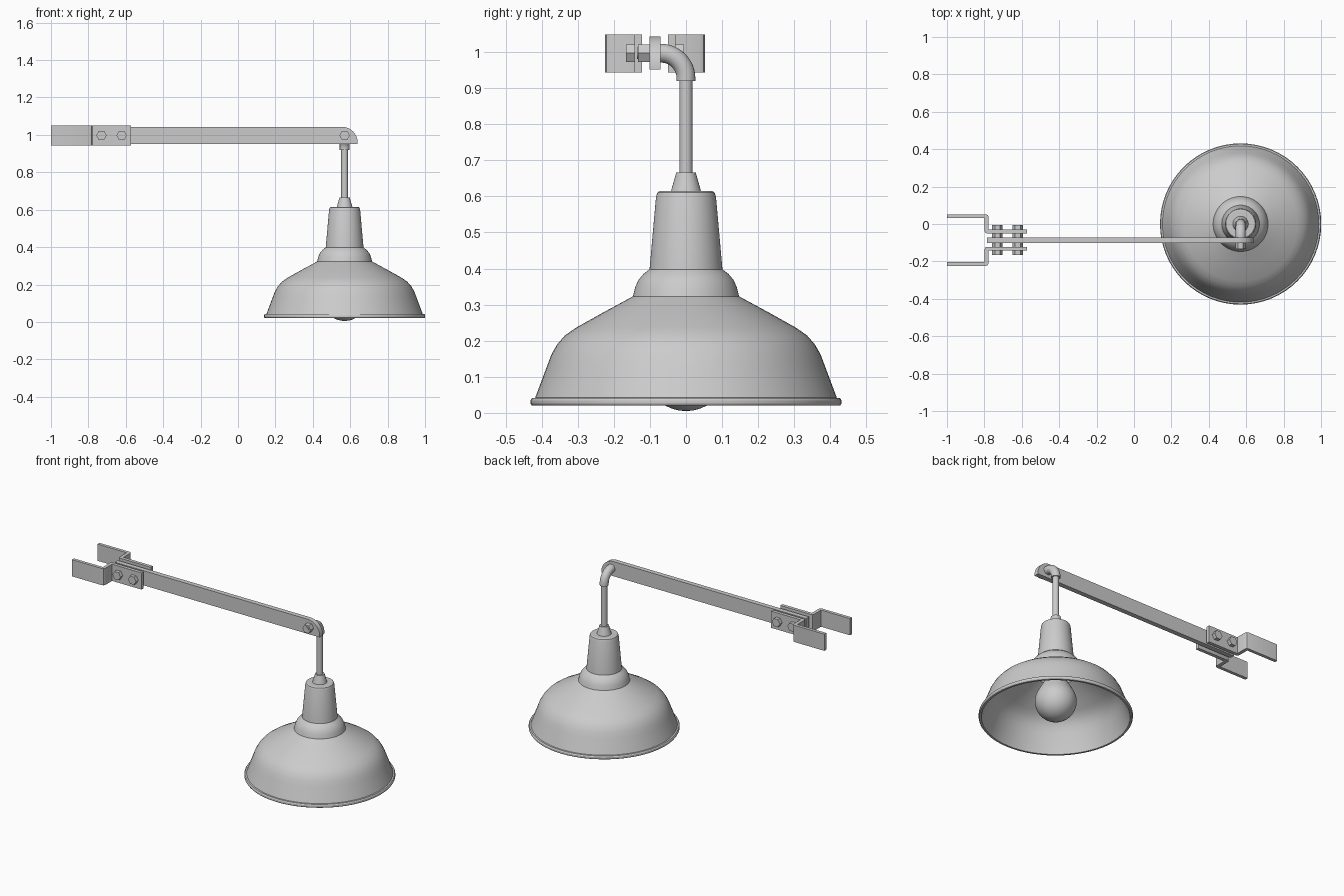
import bpy, bmesh, math
from mathutils import Matrix, Vector

if "Cube" in bpy.data.objects:
    bpy.data.objects.remove(bpy.data.objects["Cube"], do_unlink=True)

metal = bpy.data.materials.new("grey_metal")
metal.use_nodes = True
GREY = (0.6, 0.6, 0.6, 1)
metal.diffuse_color = GREY
metal.node_tree.nodes["Principled BSDF"].inputs["Base Color"].default_value = GREY

LAMP_X, ARM_Y, ARM_Z = 0.57, -0.086, 0.997


def finish(name, bm, angle=30):
    bmesh.ops.remove_doubles(bm, verts=bm.verts, dist=1e-5)
    bmesh.ops.recalc_face_normals(bm, faces=bm.faces)
    mesh = bpy.data.meshes.new(name)
    bm.to_mesh(mesh)
    bm.free()
    mesh.materials.append(metal)
    ob = bpy.data.objects.new(name, mesh)
    bpy.context.collection.objects.link(ob)
    bpy.ops.object.select_all(action='DESELECT')
    bpy.context.view_layer.objects.active = ob
    ob.select_set(True)
    bpy.ops.object.shade_smooth_by_angle(angle=math.radians(angle))
    return ob


def lathe(name, profile, steps=64):
    """Spin a radius/height profile about the lamp axis."""
    bm = bmesh.new()
    vs = [bm.verts.new((LAMP_X + r, 0, z)) for r, z in profile]
    edges = [bm.edges.new(p) for p in zip(vs, vs[1:])]
    bmesh.ops.spin(bm, geom=vs + edges, cent=(LAMP_X, 0, 0), axis=(0, 0, 1),
                   angle=math.tau, steps=steps, use_merge=True)
    return finish(name, bm)


def prism(name, points, direction):
    """Extrude a flat outline along a direction."""
    bm = bmesh.new()
    face = bm.faces.new([bm.verts.new(p) for p in points])
    out = bmesh.ops.extrude_face_region(bm, geom=[face], use_keep_orig=True)
    moved = [v for v in out["geom"] if isinstance(v, bmesh.types.BMVert)]
    bmesh.ops.translate(bm, verts=moved, vec=direction)
    return finish(name, bm)


def rod_y(name, x, z, y0, y1, radius, sides):
    """Cylinder or hexagon lying along y."""
    ring = [math.tau * i / sides for i in range(sides)]
    pts = [(x + radius * math.cos(a), y0, z + radius * math.sin(a)) for a in ring]
    return prism(name, pts, Vector((0, y1 - y0, 0)))


# Shade: thin shell with a beaded rim, outside then inside
lathe("shade", [(0.147, 0.323), (0.23, 0.278), (0.305, 0.236), (0.335, 0.215),
                (0.357, 0.19), (0.373, 0.162), (0.385, 0.13), (0.418, 0.042),
                (0.427, 0.041), (0.431, 0.035), (0.431, 0.026), (0.427, 0.02),
                (0.415, 0.02), (0.408, 0.042), (0.375, 0.13), (0.363, 0.158),
                (0.347, 0.184), (0.328, 0.205), (0.3, 0.226), (0.14, 0.315)])

# Socket housing, open underneath
lathe("socket_housing", [(0, 0.615), (0.073, 0.615), (0.079, 0.611), (0.083, 0.6),
                         (0.101, 0.398), (0.118, 0.385), (0.132, 0.368),
                         (0.141, 0.348), (0.147, 0.323), (0.14, 0.315),
                         (0.125, 0.355), (0.092, 0.39), (0.074, 0.6), (0, 0.6)])
lathe("cone_collar", [(0, 0.666), (0.027, 0.666), (0.042, 0.613), (0, 0.613)], 32)
lathe("stem", [(0, 0.94), (0.018, 0.94), (0.018, 0.655), (0, 0.655)], 32)

# Bulb: round globe narrowing to its neck
R = 0.117
globe = [(R * math.sin(math.radians(a)), 0.005 + R - R * math.cos(math.radians(a)))
         for a in range(0, 121, 10)]
lathe("bulb", globe + [(0.082, 0.215), (0.062, 0.25), (0.05, 0.29),
                       (0.046, 0.33), (0.046, 0.45), (0, 0.45)], 48)

# Elbow pipe swept from the arm down to the stem
BEND, TUBE, SIDES = 0.07, 0.026, 24
path = [(ARM_Y, ARM_Z, 0)]
for i in range(13):
    a = math.pi / 2 * i / 12
    path.append((-BEND + BEND * math.sin(a), ARM_Z - BEND + BEND * math.cos(a), a))
path.append((0, 0.92, math.pi / 2))
bm = bmesh.new()
rings = []
for y, z, a in path:
    turn = Matrix.Rotation(-a, 3, 'X')
    rings.append([bm.verts.new(Vector((LAMP_X, y, z)) + turn @ Vector(
        (TUBE * math.cos(t), 0, TUBE * math.sin(t))))
        for t in (math.tau * k / SIDES for k in range(SIDES))])
for a, b in zip(rings, rings[1:]):
    for k in range(SIDES):
        n = (k + 1) % SIDES
        bm.faces.new((a[k], a[n], b[n], b[k]))
bm.faces.new(rings[0])
bm.faces.new(rings[-1])
finish("elbow_pipe", bm)
rod_y("elbow_nut", LAMP_X, ARM_Z, -0.133, -0.09, 0.028, 6)
rod_y("elbow_stud", LAMP_X, ARM_Z, -0.136, -0.09, 0.016, 20)

# Flat arm with one rounded upper corner
Z0, Z1 = 0.951, 1.043
outline = [(-0.787, Z0), (0.64, Z0)]
for i in range(13):
    a = math.pi / 2 * i / 12
    outline.append((0.555 + 0.085 * math.cos(a), Z1 - 0.085 + 0.085 * math.sin(a)))
outline.append((-0.787, Z1))
prism("arm", [(x, ARM_Y - 0.015, z) for x, z in outline], Vector((0, 0.03, 0)))

# Pair of stepped wall brackets, mirrored across the arm
step = [(-1, 0.138), (-0.792, 0.138), (-0.782, 0.134), (-0.777, 0.124),
        (-0.777, 0.057), (-0.572, 0.057), (-0.572, 0.036), (-0.787, 0.036),
        (-0.795, 0.039), (-0.798, 0.047), (-0.798, 0.118), (-1, 0.118)]
for side, word in ((1, "back"), (-1, "front")):
    prism(word + "_bracket", [(x, ARM_Y + side * d, 0.944) for x, d in step],
          Vector((0, 0, 0.105)))

# Hexagonal bolts clamping brackets and arm
for i, x in enumerate((-0.73, -0.622)):
    rod_y(f"clamp_bolt_{i + 1}", x, ARM_Z, ARM_Y - 0.08, ARM_Y + 0.08, 0.028, 6)
